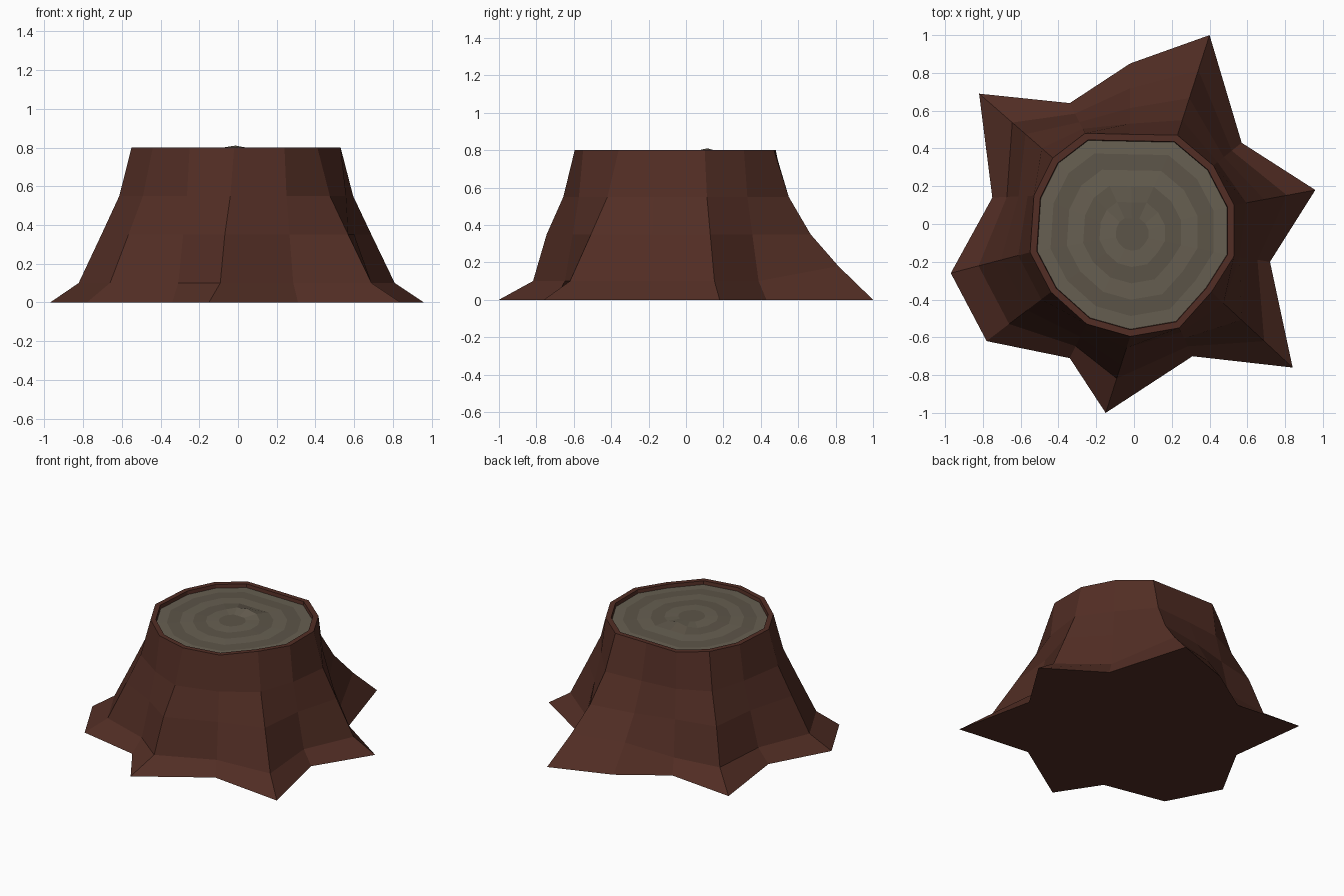
import bpy, bmesh
from mathutils import Vector

if "Cube" in bpy.data.objects:
    bpy.data.objects.remove(bpy.data.objects["Cube"])

# Root outline on the ground and matching cut outline, counter-clockwise
BASE = [(.96, .18), (.57, .43), (.40, 1.0), (-.02, .85), (-.34, .64), (-.82, .69), (-.75, .14),
        (-.97, -.26), (-.78, -.62), (-.34, -.71), (-.15, -1.0), (.31, -.70), (.84, -.76), (.72, -.20)]
TOP = [(.53, .10), (.42, .31), (.23, .47), (-.02, .475), (-.26, .48), (-.43, .35), (-.53, .15),
       (-.55, -.15), (-.44, -.36), (-.25, -.53), (-.02, -.595), (.24, -.55), (.41, -.36), (.53, -.17)]
N = len(BASE)
CENTRE = Vector((-.01, -.055))
RIM = .935          # inner edge of the bark, as a share of the cut outline
WOOD_Z = .775


def material(name, rgb):
    m = bpy.data.materials.new(name)
    m.diffuse_color = (*rgb, 1)
    m.use_nodes = True
    m.node_tree.nodes["Principled BSDF"].inputs["Base Color"].default_value = m.diffuse_color
    return m


def add_ring(bm, points):
    return [bm.verts.new(p) for p in points]


def bridge(bm, a, b, mat=0):
    for i in range(N):
        j = (i + 1) % N
        bm.faces.new((a[i], a[j], b[j], b[i])).material_index = mat


def finish(bm, name, mats):
    mesh = bpy.data.meshes.new(name)
    bm.to_mesh(mesh)
    bm.free()
    for m in mats:
        mesh.materials.append(m)
    obj = bpy.data.objects.new(name, mesh)
    bpy.context.collection.objects.link(obj)


def scaled_top(s, z):
    return [(*CENTRE.lerp(Vector(t), s), z) for t in TOP]


# Bark: flared roots rising to a rim with a small inner lip
bm = bmesh.new()
rings = []
for share, z in ((1, 0), (.65, .10), (.37, .35), (.15, .55), (0, .80)):
    pts = []
    for i in range(N):
        s, h = share, z
        if z == .10 and i in (2, 3):      # tall back root
            h = .18
        if z == .10 and i in (5, 10):     # sharper root tips
            s = .55
        pts.append((*Vector(TOP[i]).lerp(Vector(BASE[i]), s), h))
    rings.append(add_ring(bm, pts))
rings.append(add_ring(bm, scaled_top(RIM, .80)))
rings.append(add_ring(bm, scaled_top(RIM - .01, WOOD_Z - .02)))
for a, b in zip(rings, rings[1:]):
    bridge(bm, a, b)
bm.faces.new(rings[0][::-1])
finish(bm, "bark", [material("bark", (.085, .027, .018))])

# Cut wood: alternating growth rings with a raised splinter near the heart
bm = bmesh.new()
rings = []
shares = (RIM, .80, .64, .48, .32, .16)
for k, s in enumerate(shares):
    pts = []
    for i, (x, y, z) in enumerate(scaled_top(s, WOOD_Z + .003 * k)):
        if s == .32:
            z = {3: .81, 2: .795, 4: .798}.get(i, z)
        pts.append((x, y, z))
    rings.append(add_ring(bm, pts))
for k in range(len(rings) - 1):
    bridge(bm, rings[k], rings[k + 1], k % 2)
heart = bm.verts.new((*CENTRE, .79))
for i in range(N):
    bm.faces.new((rings[-1][i], rings[-1][(i + 1) % N], heart)).material_index = 1
finish(bm, "cut_wood", [material("light_wood", (.135, .115, .083)),
                        material("dark_wood", (.108, .09, .065))])
